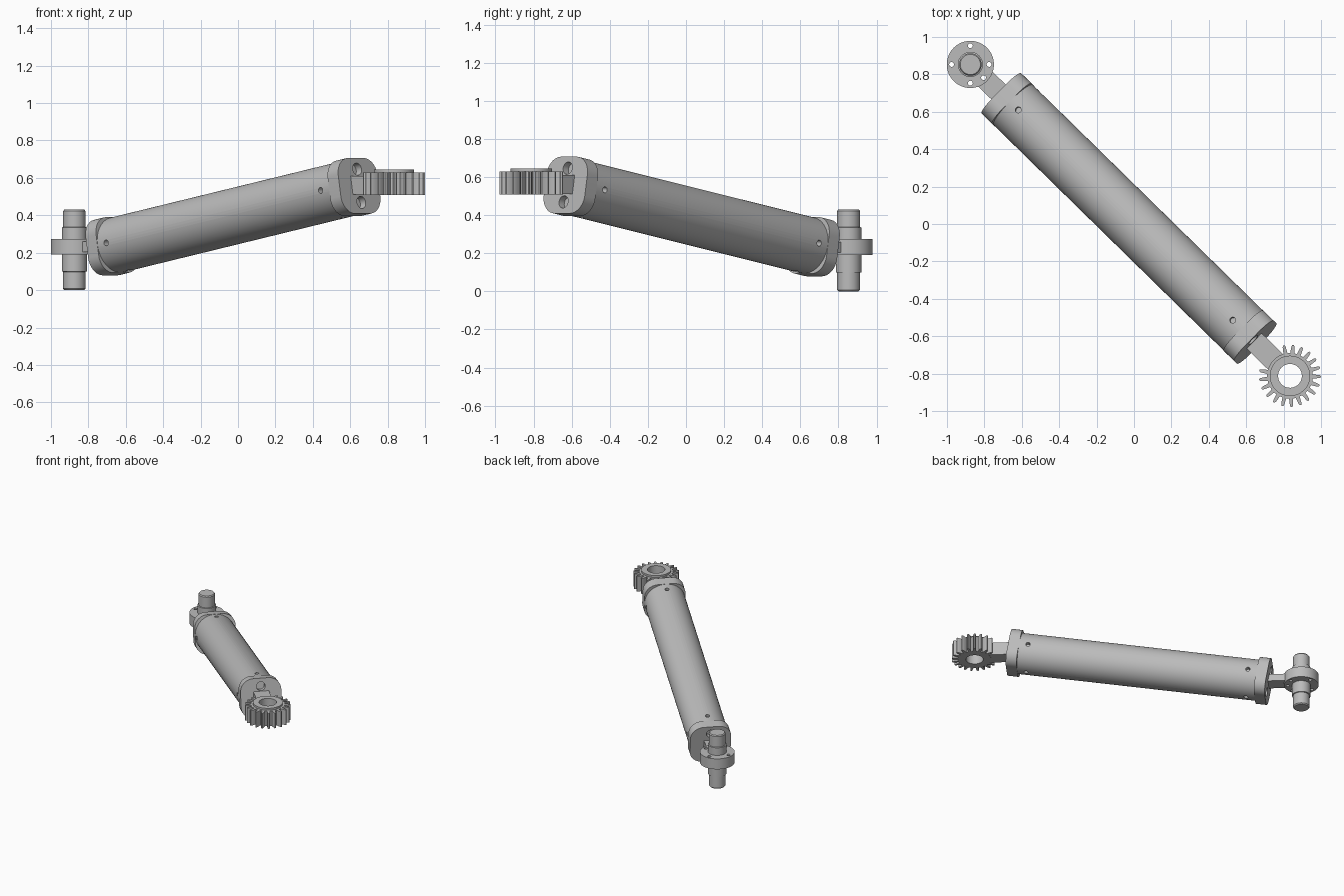
import bpy, bmesh
from math import pi, cos, sin
from mathutils import Matrix, Vector

if "Cube" in bpy.data.objects:
    bpy.data.objects.remove(bpy.data.objects["Cube"], do_unlink=True)

steel = bpy.data.materials.new("grey_steel")
steel.use_nodes = True
steel.diffuse_color = (0.5, 0.5, 0.5, 1)
steel.node_tree.nodes["Principled BSDF"].inputs["Base Color"].default_value = (0.5, 0.5, 0.5, 1)


def circle(r, n=48):
    return [(r * cos(2 * pi * i / n), r * sin(2 * pi * i / n)) for i in range(n)]


def rounded_square(half, r, n=10):
    pts = []
    for k, (sx, sy) in enumerate([(1, 1), (-1, 1), (-1, -1), (1, -1)]):
        for i in range(n + 1):
            a = pi / 2 * (k + i / n)
            pts.append((sx * (half - r) + r * cos(a), sy * (half - r) + r * sin(a)))
    return pts


def gear_outline(root, tip, teeth, skip):
    # Rounded teeth, with a gap left for the arm around angle zero
    pts = []
    for t in range(teeth):
        profile = [(-0.5, root), (-0.3, root), (-0.25, root + 0.012), (-0.17, tip - 0.008),
                   (-0.08, tip), (0.08, tip), (0.17, tip - 0.008), (0.25, root + 0.012), (0.3, root)]
        for f, r in profile:
            if min(t, teeth - t) <= skip:
                r = root
            a = 2 * pi * (t + f) / teeth
            pts.append((r * cos(a), r * sin(a)))
    return pts


def loft(name, sections, matrix):
    """Closed solid through matching outlines placed at rising heights."""
    bm = bmesh.new()
    rings = [[bm.verts.new((x, y, z)) for x, y in outline] for outline, z in sections]
    n = len(rings[0])
    bm.faces.new(rings[0][::-1])
    bm.faces.new(rings[-1])
    for low, high in zip(rings, rings[1:]):
        for i in range(n):
            j = (i + 1) % n
            bm.faces.new((low[i], low[j], high[j], high[i]))
    bmesh.ops.recalc_face_normals(bm, faces=bm.faces)
    mesh = bpy.data.meshes.new(name)
    bm.to_mesh(mesh)
    bm.free()
    mesh.transform(matrix)
    mesh.materials.append(steel)
    obj = bpy.data.objects.new(name, mesh)
    bpy.context.collection.objects.link(obj)
    return obj


def select(obj):
    bpy.ops.object.select_all(action='DESELECT')
    obj.select_set(True)
    bpy.context.view_layer.objects.active = obj


def drill(obj, r, matrix, z0, z1):
    cutter = loft("cutter", [(circle(r, 24), z0), (circle(r, 24), z1)], matrix)
    cutter.hide_render = True
    mod = obj.modifiers.new("hole", 'BOOLEAN')
    mod.operation, mod.solver, mod.object = 'DIFFERENCE', 'EXACT', cutter
    select(obj)
    bpy.ops.object.modifier_apply(modifier=mod.name)
    bpy.data.objects.remove(cutter, do_unlink=True)


# Tilted frame of the cylinder: local z runs along it towards the gear
axis = Vector((1.35, -1.323, 0.33)).normalized()
side = Vector((0, 0, 1)).cross(axis).normalized()
up = axis.cross(side)
frame = Matrix((side, up, axis)).transposed().to_4x4()
frame.translation = (-0.027, 0.03, 0.393)
HALF, CAP, R = 0.96, 0.08, 0.15

# Barrel with four screw holes near each end
parts = []
barrel = loft("barrel", [(circle(R, 64), -HALF + CAP / 2), (circle(R, 64), HALF - CAP / 2)], frame)
for s in (-0.815, 0.815):
    for k in range(4):
        turn = Matrix.Rotation(k * pi / 2, 4, 'Z') @ Matrix.Rotation(pi / 2, 4, 'Y')
        drill(barrel, 0.016, frame @ Matrix.Translation((0, 0, s)) @ turn, R - 0.03, R + 0.03)
parts.append(barrel)

# Rounded square end caps, each with two blind ports
for name, s in (("pin_end_cap", -1), ("gear_end_cap", 1)):
    z0, z1 = sorted((s * (HALF - CAP), s * HALF))
    outline = rounded_square(R + 0.001, 0.095)
    cap = loft(name, [(outline, z0), (outline, z1)], frame)
    for v in (-0.09, 0.09):
        place = frame @ Matrix.Translation((0, v, s * HALF))
        drill(cap, 0.033, place, -0.055, 0.055)
    parts.append(cap)

# Trunnion pin with stepped collar and chamfered ends
pin_at = Matrix.Translation((-0.875, 0.853, 0))
pin_steps = [(0.053, 0), (0.06, 0.008), (0.06, 0.098), (0.067, 0.1), (0.067, 0.335),
             (0.06, 0.337), (0.06, 0.422), (0.054, 0.43)]
parts.append(loft("pin", [(circle(r), z) for r, z in pin_steps], pin_at))

# Flange around the pin with bolt holes
flange = loft("pin_flange", [(circle(0.126, 64), 0.19), (circle(0.126, 64), 0.274)], pin_at)
for a in (0, pi / 2, pi, 3 * pi / 2, -pi / 4):
    spot = pin_at @ Matrix.Translation((0.1 * cos(a), 0.1 * sin(a), 0))
    drill(flange, 0.013, spot, 0.1, 0.4)
parts.append(flange)

# Gear with raised hub and central bore
heading = Matrix.Rotation(pi * 0.754, 4, 'Z')
gear_at = Matrix.Translation((0.834, -0.812, 0)) @ heading
teeth = gear_outline(0.122, 0.166, 21, 1)
gear = loft("gear", [(teeth, 0.508), (teeth, 0.63)], gear_at)
hub = loft("gear_hub", [(circle(0.108), 0.6), (circle(0.108), 0.645)], gear_at)
for part in (gear, hub):
    drill(part, 0.064, gear_at, 0.4, 0.8)
    parts.append(part)


# Level arms joining each end fitting to its cap
def arm(name, matrix, start, end, width, z0, z1):
    outline = [(start, -width / 2), (end, -width / 2), (end, width / 2), (start, width / 2)]
    parts.append(loft(name, [(outline, z0), (outline, z1)], matrix))


arm("gear_arm", gear_at, 0.1, 0.29, 0.115, 0.51, 0.61)
pin_heading = pin_at @ Matrix.Rotation(-pi * 0.246, 4, 'Z')
arm("pin_arm", pin_heading, 0.115, 0.26, 0.11, 0.205, 0.26)

for part in parts:
    select(part)
    bpy.ops.object.shade_smooth_by_angle(angle=0.5)
